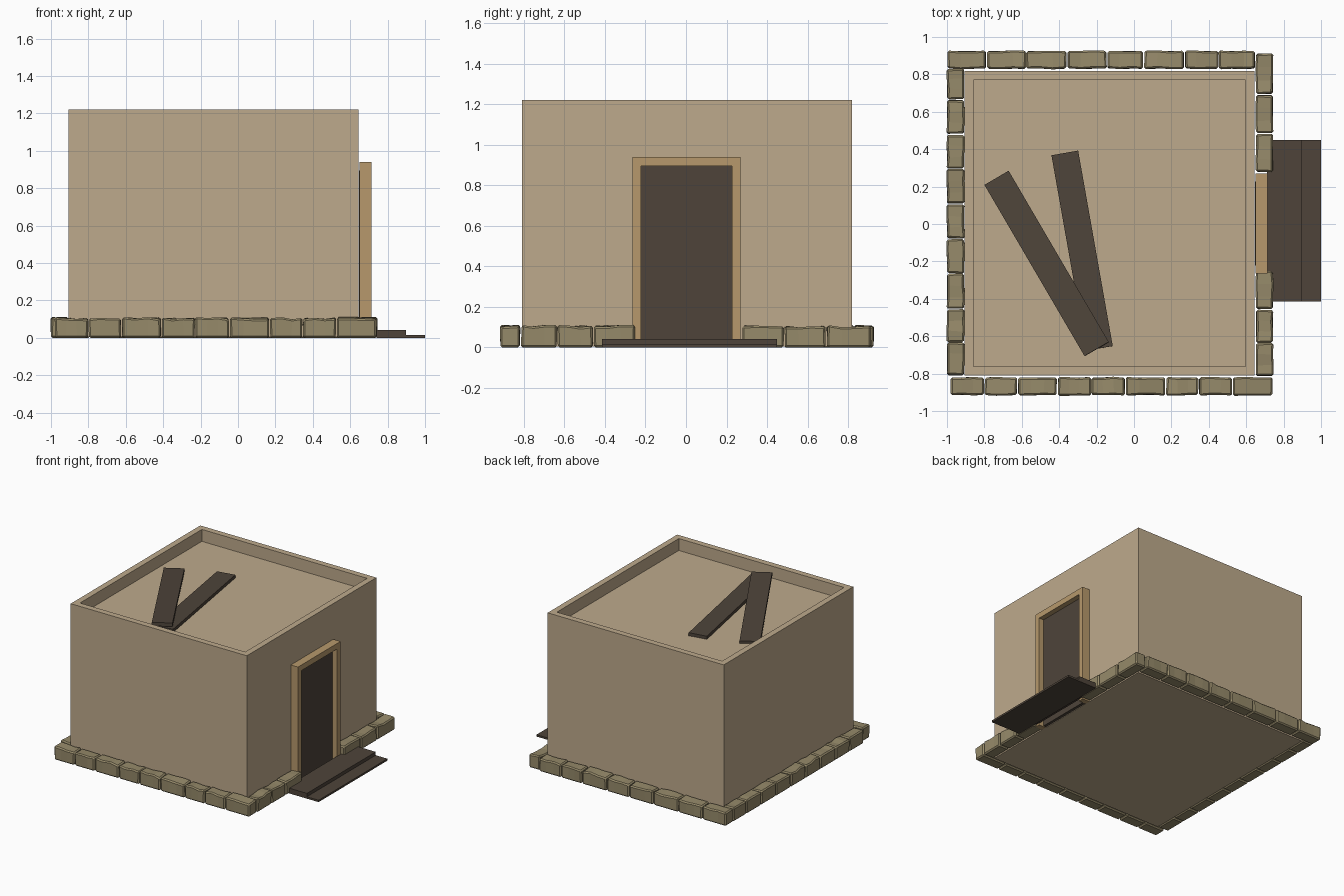
import bpy, bmesh, random
from mathutils import Vector, Matrix

if "Cube" in bpy.data.objects:
    bpy.data.objects.remove(bpy.data.objects["Cube"])

random.seed(4)


def material(name, rgb):
    lin = [((c / 255 + 0.055) / 1.055) ** 2.4 for c in rgb]
    m = bpy.data.materials.new(name)
    m.diffuse_color = (*lin, 1)
    m.use_nodes = True
    m.node_tree.nodes["Principled BSDF"].inputs["Base Color"].default_value = m.diffuse_color
    return m


PLASTER = material("tan plaster", (190, 170, 140))
STONE = material("olive stone", (150, 138, 106))
TIMBER = material("light timber", (183, 153, 108))
DARK = material("dark wood", (78, 68, 58))


def finish(bm, name, mat):
    bmesh.ops.recalc_face_normals(bm, faces=bm.faces)
    me = bpy.data.meshes.new(name)
    bm.to_mesh(me)
    bm.free()
    me.materials.append(mat)
    ob = bpy.data.objects.new(name, me)
    bpy.context.collection.objects.link(ob)
    return ob


def box_bm(lo, hi):
    lo, hi = Vector(lo), Vector(hi)
    bm = bmesh.new()
    bmesh.ops.create_cube(bm, size=1)
    for v in bm.verts:
        v.co = (lo + hi) / 2 + v.co * (hi - lo)
    return bm


def box(name, lo, hi, mat):
    return finish(box_bm(lo, hi), name, mat)


# House block with a sunken flat roof
bm = box_bm((-0.905, -0.81, 0.004), (0.645, 0.818, 1.22))
bm.normal_update()
roof = max(bm.faces, key=lambda f: f.normal.z)
bmesh.ops.inset_region(bm, faces=[roof], thickness=0.068)
ext = bmesh.ops.extrude_discrete_faces(bm, faces=[roof])
for v in ext["faces"][0].verts:
    v.co.z -= 0.095
finish(bm, "house", PLASTER)


# Door frame: an arch-shaped profile extruded along x
def door_frame(x0, x1):
    bm = bmesh.new()
    pts = [(-0.265, 0), (-0.265, 0.94), (0.27, 0.94), (0.27, 0),
           (0.228, 0), (0.228, 0.895), (-0.223, 0.895), (-0.223, 0)]
    f = bm.faces.new([bm.verts.new((x0, y, z)) for y, z in pts])
    ext = bmesh.ops.extrude_face_region(bm, geom=[f])
    for v in ext["geom"]:
        if isinstance(v, bmesh.types.BMVert):
            v.co.x = x1
    return finish(bm, "door_frame", TIMBER)


door_frame(0.65, 0.713)
box("door", (0.648, -0.223, 0.005), (0.672, 0.228, 0.895), DARK)

# Doorstep boards
box("upper_step", (0.71, -0.415, 0.015), (0.897, 0.45, 0.042), DARK)
box("lower_step", (0.74, -0.415, 0.0), (1.0, 0.45, 0.015), DARK)


# Loose planks on the roof, given by the end points of their top centre line
def plank(name, a, b, width, thick):
    a, b = Vector(a), Vector(b)
    x = (b - a).normalized()
    y = Vector((0, 0, 1)).cross(x).normalized()
    z = x.cross(y)
    bm = box_bm((0, -width / 2, -thick), ((b - a).length, width / 2, 0))
    rot = Matrix((x, y, z)).transposed().to_4x4()
    bm.transform(Matrix.Translation(a) @ rot)
    finish(bm, name, DARK)


plank("lower_plank", (-0.37, 0.38, 1.152), (-0.185, -0.665, 1.168), 0.145, 0.025)
plank("upper_plank", (-0.735, 0.247, 1.145), (-0.2, -0.668, 1.203), 0.15, 0.028)


# Rough foundation stones: worn tops, jittered corners, chamfered edges
def stone(name, lo, hi, axis):
    bm = box_bm(lo, hi)
    along = [e for e in bm.edges
             if abs((e.verts[0].co - e.verts[1].co)[axis]) > 0.05
             and abs(e.verts[0].co.z - e.verts[1].co.z) < 0.01]
    bmesh.ops.subdivide_edges(bm, edges=along, cuts=2, use_grid_fill=True)
    for v in bm.verts:
        if v.co.z > 0.05:
            v.co.z -= random.uniform(0, 0.013)
            v.co.x += random.uniform(-0.004, 0.004)
            v.co.y += random.uniform(-0.004, 0.004)
    ob = finish(bm, name, STONE)
    bev = ob.modifiers.new("worn_edges", "BEVEL")
    bev.width = 0.009
    bev.segments = 1
    bev.limit_method = "ANGLE"


H = 0.112
rows = {  # axis along the row, cross range, joint positions
    "front": (0, -0.915, -0.82, [-0.98, -0.8, -0.622, -0.41, -0.23, -0.045, 0.17, 0.345, 0.525, 0.742]),
    "back": (0, 0.83, 0.925, [-1.0, -0.788, -0.578, -0.358, -0.145, 0.052, 0.27, 0.453, 0.65]),
    "left": (1, -1.0, -0.908, [-0.812, -0.633, -0.455, -0.265, -0.08, 0.105, 0.295, 0.48, 0.665, 0.832]),
    "right_a": (1, 0.652, 0.743, [-0.817, -0.635, -0.457, -0.25]),
    "right_b": (1, 0.652, 0.743, [0.275, 0.485, 0.692, 0.915]),
}
for side, (axis, c0, c1, joints) in rows.items():
    for i, (s, e) in enumerate(zip(joints, joints[1:])):
        s, e = s + 0.003, e - 0.003
        if axis == 0:
            stone(f"{side}_stone_{i}", (s, c0, 0), (e, c1, H), 0)
        else:
            stone(f"{side}_stone_{i}", (c0, s, 0), (c1, e, H), 1)
